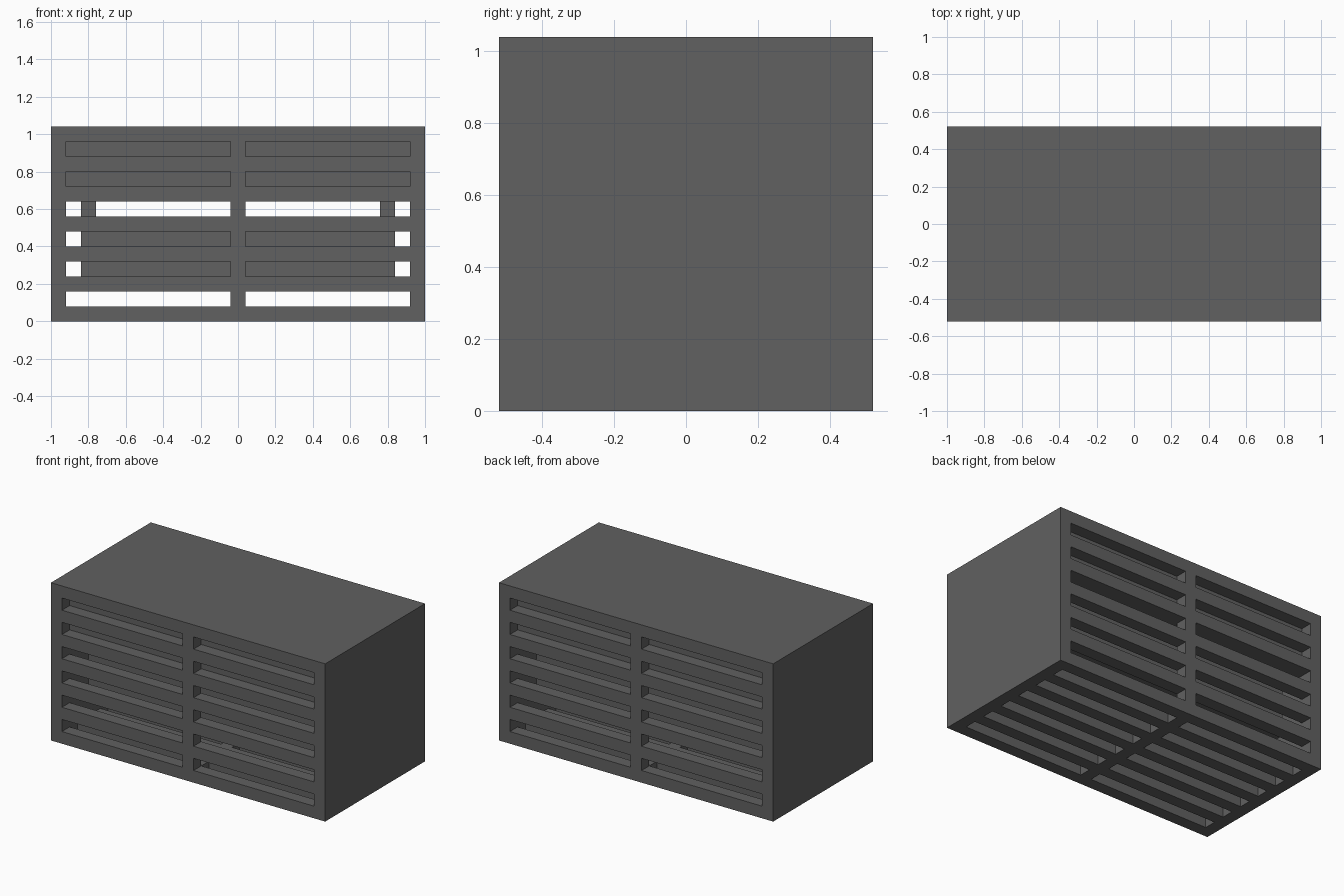
import bpy, bmesh

if "Cube" in bpy.data.objects:
    bpy.data.objects.remove(bpy.data.objects["Cube"])

U = 0.08   # wall thickness, slot height and bar height
N = 13     # units in height and depth

# One dark grey material
grey = bpy.data.materials.new("dark grey metal")
grey.use_nodes = True
colour = (0.119, 0.119, 0.119, 1.0)
grey.diffuse_color = colour
grey.node_tree.nodes["Principled BSDF"].inputs["Base Color"].default_value = colour


def add_object(name, bm):
    mesh = bpy.data.meshes.new(name)
    bm.normal_update()
    bm.to_mesh(mesh)
    bm.free()
    mesh.materials.append(grey)
    obj = bpy.data.objects.new(name, mesh)
    bpy.context.collection.objects.link(obj)
    return obj


def add_box(name, lo, hi):
    bm = bmesh.new()
    bmesh.ops.create_cube(bm, size=1.0)
    for v in bm.verts:
        v.co = [hi[a] if v.co[a] > 0 else lo[a] for a in range(3)]
    return add_object(name, bm)


# Housing: a coarse grid of cells, solid or empty by rule
xs = [-1, -0.92, -0.04, 0.04, 0.92, 1]
ys = [(j - N / 2) * U for j in range(N + 1)]
zs = [k * U for k in range(N + 1)]
LINES = (xs, ys, zs)


def solid(i, j, k):
    if not (0 <= i < 5 and 0 <= j < N and 0 <= k < N):
        return False
    # Slots through the front and back walls (blind where the top is solid)
    if i in (1, 3) and j in (0, N - 1) and k % 2 == 1:
        return False
    # Slots through the floor
    if i in (1, 3) and k == 0 and j % 2 == 1:
        return False
    # Inner cavity below the thick top
    return not (1 <= i <= 3 and 1 <= j <= N - 2 and 1 <= k <= 7)


bm = bmesh.new()
verts = {}


def vert(key):
    if key not in verts:
        verts[key] = bm.verts.new([LINES[a][key[a]] for a in range(3)])
    return verts[key]


for i in range(5):
    for j in range(N):
        for k in range(N):
            if not solid(i, j, k):
                continue
            for axis in range(3):
                b, c = (axis + 1) % 3, (axis + 2) % 3
                for side in (0, 1):
                    near = [i, j, k]
                    near[axis] += 2 * side - 1
                    if solid(*near):
                        continue
                    loop = []
                    for db, dc in ((0, 0), (1, 0), (1, 1), (0, 1)):
                        p = [i, j, k]
                        p[axis] += side
                        p[b] += db
                        p[c] += dc
                        loop.append(vert(tuple(p)))
                    bm.faces.new(loop if side else loop[::-1])
add_object("slotted_housing", bm)

# Inner block hung from the top by four corner posts
add_box("inner_block", (-0.84, -0.36, 0.24), (0.84, 0.36, 0.56))
for sx, side in ((1, "left"), (-1, "right")):
    for sy, end in ((-1, "front"), (1, "back")):
        x, y = sx * 0.80, sy * 0.32
        add_box(f"{end}_{side}_post", (x - 0.04, y - 0.04, 0.56),
                (x + 0.04, y + 0.04, 0.64))
